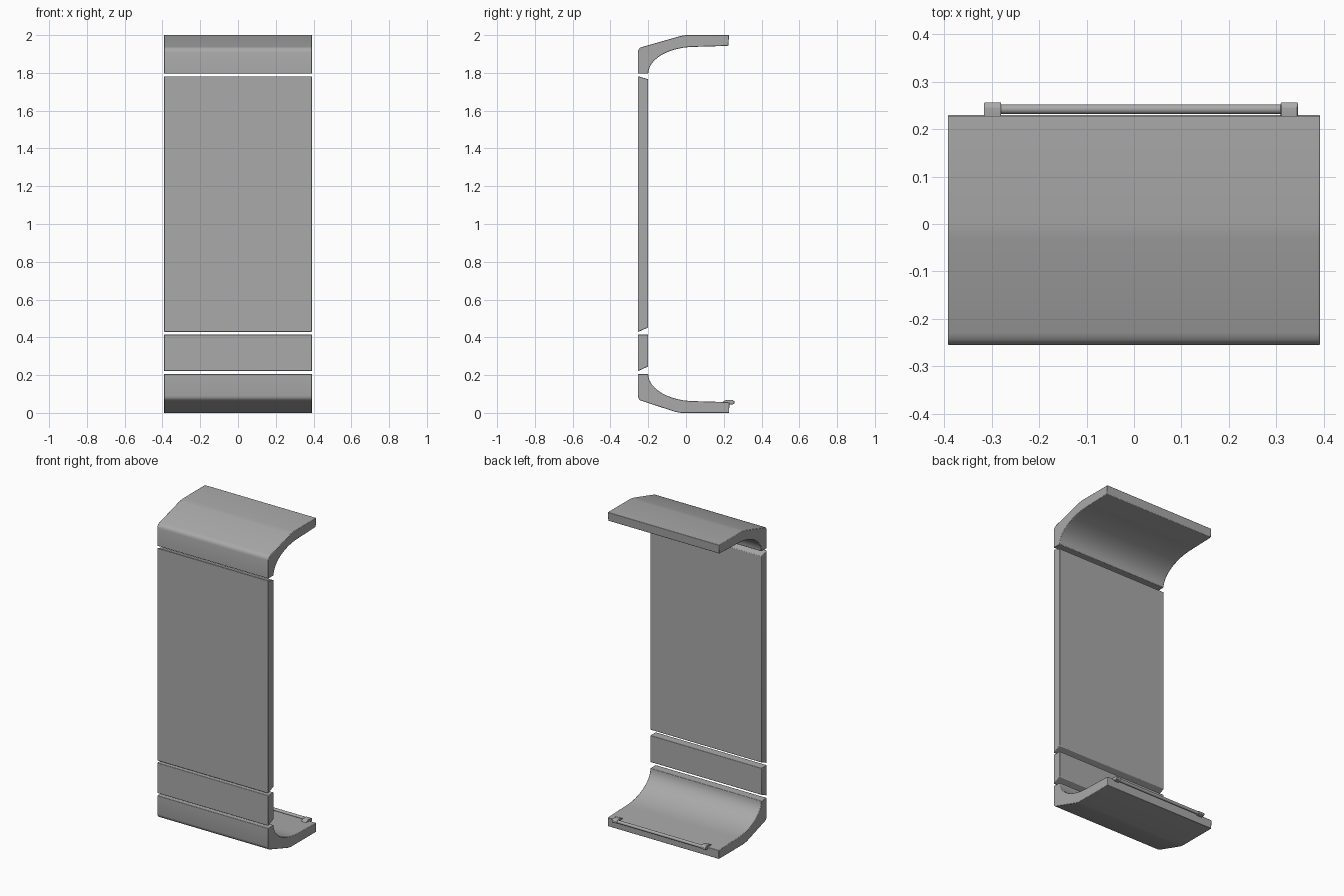
import bpy, bmesh, math

if "Cube" in bpy.data.objects:
    bpy.data.objects.remove(bpy.data.objects["Cube"])

grey = bpy.data.materials.new("plain grey")
grey.use_nodes = True
GREY = (0.4, 0.4, 0.4, 1)
grey.diffuse_color = GREY
grey.node_tree.nodes["Principled BSDF"].inputs["Base Color"].default_value = GREY

FRONT, BACK, HALF = -0.255, -0.2, 0.392


def extrude(name, profile, x0=-HALF, x1=HALF, bevel=0.003):
    """Sweep a (y, z) outline along x, with softened edges."""
    bm = bmesh.new()
    face = bm.faces.new([bm.verts.new((x0, y, z)) for y, z in profile])
    moved = bmesh.ops.extrude_face_region(bm, geom=[face])["geom"]
    verts = [v for v in moved if isinstance(v, bmesh.types.BMVert)]
    bmesh.ops.translate(bm, verts=verts, vec=(x1 - x0, 0, 0))
    bmesh.ops.recalc_face_normals(bm, faces=bm.faces)
    mesh = bpy.data.meshes.new(name)
    bm.to_mesh(mesh)
    bm.free()
    ob = bpy.data.objects.new(name, mesh)
    bpy.context.collection.objects.link(ob)
    mesh.materials.append(grey)
    if bevel:
        mod = ob.modifiers.new("soft edges", "BEVEL")
        mod.width = bevel
        mod.segments = 2
        mod.angle_limit = math.radians(40)
    bpy.ops.object.select_all(action="DESELECT")
    ob.select_set(True)
    bpy.context.view_layer.objects.active = ob
    bpy.ops.object.shade_smooth_by_angle(angle=math.radians(30))
    return ob


def curved_end(height, bend, tip):
    """Outline of a curved end piece resting on z = 0."""
    pts = [(FRONT, height), (FRONT, 0.09), (-0.252, 0.077), (-0.243, 0.067),
           (-0.23, 0.062), (bend - 0.02, 0.005), (bend + 0.01, 0), (0.228, 0),
           (tip, 0.056), (0.19, 0.058)]
    # Concave inner sweep
    for i in range(13):
        a = math.radians(90 * i / 12)
        pts.append((0.05 - 0.25 * math.sin(a),
                    0.062 + (height - 0.062) * (1 - math.cos(a))))
    return pts


# Curved bottom and top ends
extrude("bottom_curve", curved_end(0.206, -0.035, 0.23))
extrude("top_curve", [(y, 2 - z) for y, z in curved_end(0.204, -0.01, 0.224)])

# Flat panels with slanted edges
extrude("main_panel", [(FRONT, 0.428), (BACK, 0.452), (BACK, 1.766), (FRONT, 1.783)])
extrude("lower_strip", [(FRONT, 0.221), (BACK, 0.246), (BACK, 0.415), (FRONT, 0.415)])

# Thin rod held by two clips on the rear edge
ring = [math.tau * i / 16 for i in range(16)]
extrude("rear_rod", [(0.242 + 0.01 * math.cos(a), 0.056 + 0.01 * math.sin(a))
                     for a in ring], -0.285, 0.315, 0)
clip = [(0.19, 0.054), (0.2, 0.063), (0.215, 0.069), (0.245, 0.069),
        (0.256, 0.062), (0.256, 0.049), (0.248, 0.045), (0.232, 0.045)]
for side, x in (("right", -0.316), ("left", 0.309)):
    extrude(side + "_rod_clip", clip, x, x + 0.036, 0.002)
